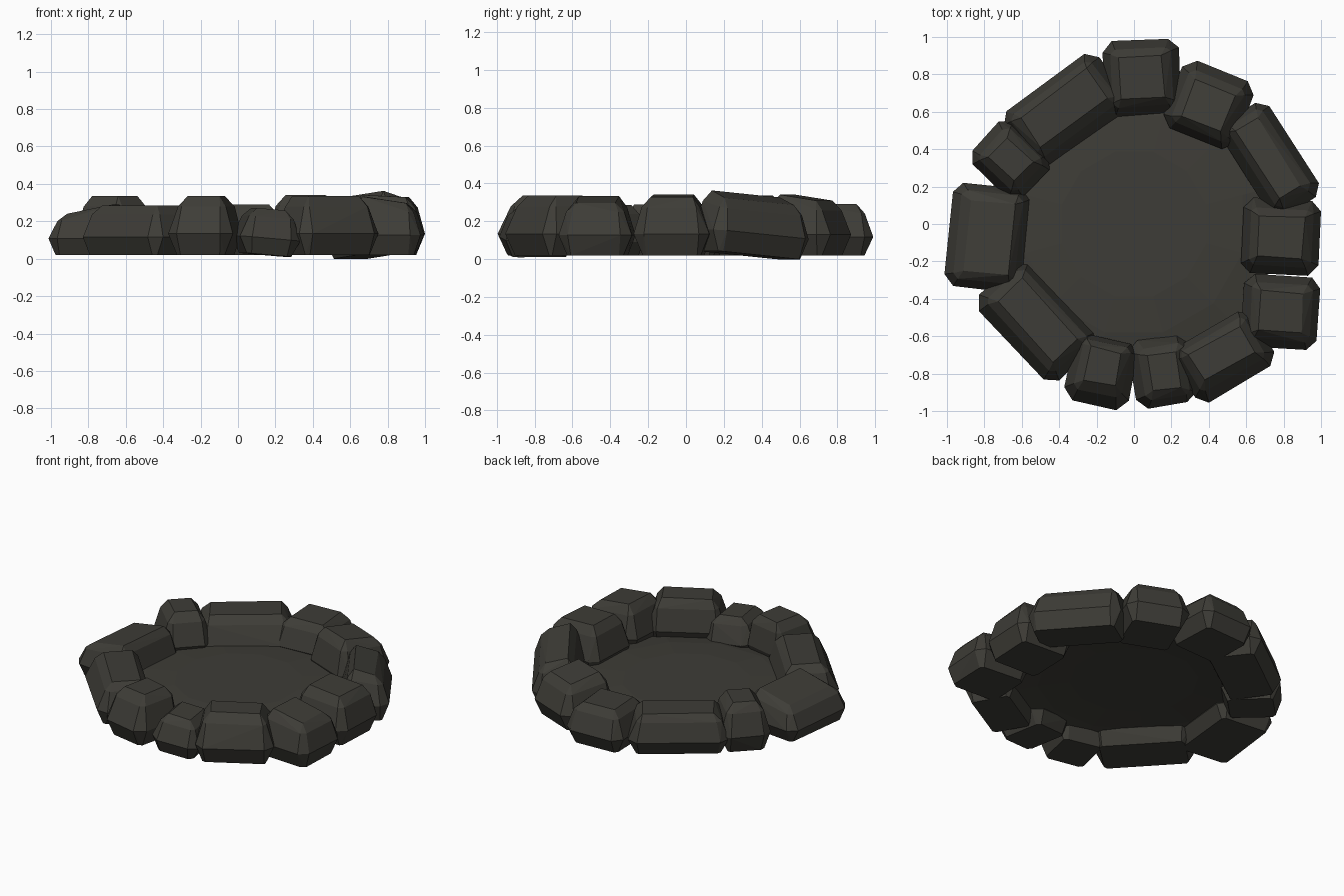
import bpy, bmesh, math, random
from mathutils import Matrix

if "Cube" in bpy.data.objects:
    bpy.data.objects.remove(bpy.data.objects["Cube"])

random.seed(4)

stone_mat = bpy.data.materials.new("dark stone grey")
stone_mat.diffuse_color = (0.048, 0.046, 0.038, 1)
stone_mat.use_nodes = True
stone_mat.node_tree.nodes["Principled BSDF"].inputs["Base Color"].default_value = stone_mat.diffuse_color


def finish(bm, name, matrix=None):
    bmesh.ops.recalc_face_normals(bm, faces=bm.faces[:])
    mesh = bpy.data.meshes.new(name)
    bm.to_mesh(mesh)
    bm.free()
    mesh.materials.append(stone_mat)
    ob = bpy.data.objects.new(name, mesh)
    if matrix:
        ob.matrix_world = matrix
    bpy.context.collection.objects.link(ob)
    return ob


def outline(length, width, inset, cut):
    """Rectangle with cut corners, as a list of (x, y)."""
    a, b = length / 2 - inset, width / 2 - inset
    if cut == 0:
        return [(a, b), (-a, b), (-a, -b), (a, -b)]
    return [(sx * p, sy * q) for sx in (1, -1) for sy in (1, -1)
            for p, q in ((a, b - cut), (a - cut, b))]


def stone(name, x, y, length, width, angle, top, tilt=0, lean=0, slope=0):
    """Rough chamfered block: narrow foot, wide belly, tapered crown."""
    h = top - 0.02
    levels = [(0.0, 0.045, 0.02, 0), (0.36 * h, 0.0, 0.055, 0),
              (0.82 * h, 0.045, 0.025, 0.6), (h, 0.09, 0, 1)]
    bm = bmesh.new()
    for z, inset, cut, k in levels:
        for px, py in outline(length, width, inset, cut):
            j = 0.005
            bm.verts.new((px + random.uniform(-j, j),
                          py + lean * k + random.uniform(-j, j),
                          z - h / 2 - slope * k * py))
    bmesh.ops.convex_hull(bm, input=bm.verts[:])
    loose = [v for v in bm.verts if not v.link_faces]
    bmesh.ops.delete(bm, geom=loose, context='VERTS')
    bmesh.ops.dissolve_limit(bm, angle_limit=math.radians(4),
                             verts=bm.verts[:], edges=bm.edges[:])
    m = (Matrix.Translation((x, y, 0.02 + h / 2))
         @ Matrix.Rotation(math.radians(angle), 4, 'Z')
         @ Matrix.Rotation(math.radians(tilt), 4, 'Y'))
    return finish(bm, name, m)


# Ring of stones: x, y, length, width, turn, top height, tilt, crown lean, crown slope
ring = [
    (0.04, 0.785, 0.41, 0.40, 3, 0.29, 0, 0.0, 0),
    (0.40, 0.635, 0.41, 0.39, -22, 0.325, 0, 0, 0.15),
    (0.725, 0.345, 0.61, 0.31, -57, 0.325, -5, 0, 0.3),
    (0.785, -0.07, 0.40, 0.42, 87, 0.335, 0, 0, -0.05),
    (0.785, -0.47, 0.39, 0.41, 86, 0.315, 0, 0, -0.15),
    (0.48, -0.71, 0.49, 0.34, 30, 0.335, 0, 0.02, 0),
    (0.155, -0.79, 0.33, 0.37, 9, 0.265, 5, 0, 0),
    (-0.175, -0.79, 0.35, 0.36, -12, 0.335, 0, 0.03, 0),
    (-0.525, -0.525, 0.62, 0.36, -47, 0.285, 0, 0.015, 0),
    (-0.785, -0.07, 0.56, 0.42, 84, 0.265, 0, -0.01, 0.2),
    (-0.66, 0.345, 0.32, 0.37, 47, 0.335, 0, 0, 0),
    (-0.365, 0.605, 0.62, 0.37, 36, 0.285, 0, 0.02, 0),
]
for i, s in enumerate(ring):
    stone(f"ring_stone_{i + 1}", *s)

# Floor: very shallow dome filling the ring
bm = bmesh.new()
rings = []
for r, z in ((0.78, 0.085), (0.60, 0.115), (0.40, 0.13)):
    rings.append([bm.verts.new((r * math.cos(a), r * math.sin(a), z))
                  for a in (math.tau * (k + 0.5) / 12 for k in range(12))])
for lo, hi in zip(rings, rings[1:]):
    for k in range(12):
        n = (k + 1) % 12
        bm.faces.new((lo[k], lo[n], hi[n], hi[k]))
bm.faces.new(rings[-1])
finish(bm, "pit_floor")
